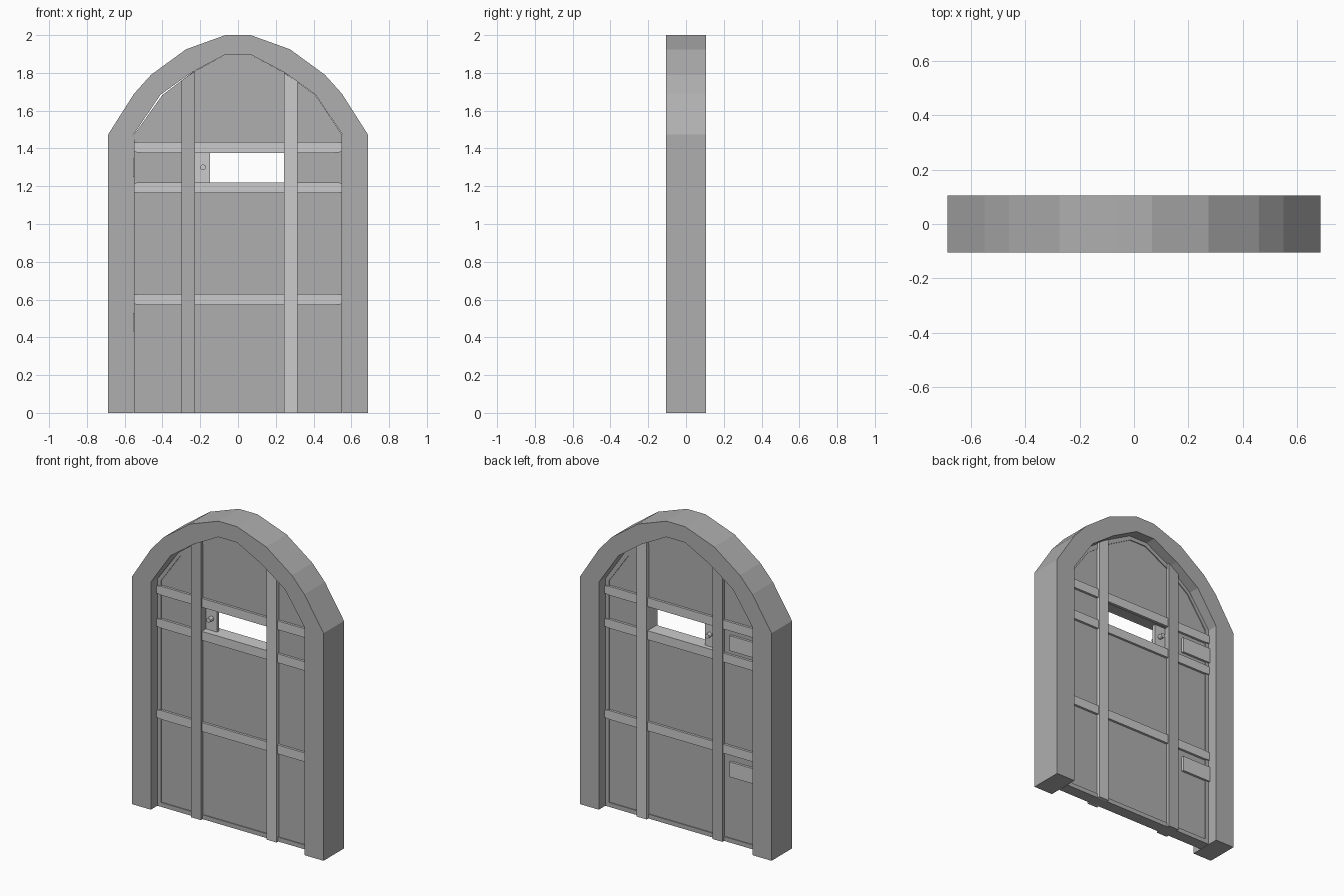
import bpy, bmesh, math
from mathutils import Matrix

if "Cube" in bpy.data.objects:
    bpy.data.objects.remove(bpy.data.objects["Cube"])

dark = bpy.data.materials.new("dark_grey")
dark.diffuse_color = (0.43, 0.43, 0.43, 1)
dark.use_nodes = True
dark.node_tree.nodes["Principled BSDF"].inputs["Base Color"].default_value = dark.diffuse_color


def prism(name, pts, y0, y1, mat=None):
    """Extrude an (x, z) outline from y0 to y1."""
    bm = bmesh.new()
    face = bm.faces.new([bm.verts.new((x, y0, z)) for x, z in pts])
    ext = bmesh.ops.extrude_face_region(bm, geom=[face])
    for v in ext["geom"]:
        if isinstance(v, bmesh.types.BMVert):
            v.co.y = y1
    bmesh.ops.recalc_face_normals(bm, faces=bm.faces)
    me = bpy.data.meshes.new(name)
    bm.to_mesh(me)
    bm.free()
    if mat:
        me.materials.append(mat)
    ob = bpy.data.objects.new(name, me)
    bpy.context.collection.objects.link(ob)
    return ob


def box(name, x0, x1, y0, y1, z0, z1, mat=None):
    return prism(name, [(x0, z0), (x1, z0), (x1, z1), (x0, z1)], y0, y1, mat)


def mirrored(half):
    """Right half outline, bottom to top, completed with its left half."""
    return half + [(-x, z) for x, z in reversed(half)]


# Arched surround
outer = mirrored([(0.687, 0), (0.687, 1.475), (0.55, 1.69), (0.46, 1.79),
                  (0.275, 1.925), (0.067, 2.0)])
inner = mirrored([(0.552, 0), (0.552, 1.475), (0.41, 1.685), (0.245, 1.803),
                  (0.067, 1.897)])
prism("arch_frame", outer + inner[::-1], -0.105, 0.105, dark)

# Door leaf, in pieces around the viewing slot
T = 0.032
box("leaf_lower", -0.55, 0.55, -T, T, 0, 1.22, dark)
box("leaf_beside_slot_left", -0.55, -0.24, -T, T, 1.22, 1.375, dark)
box("leaf_beside_slot_right", 0.25, 0.55, -T, T, 1.22, 1.375, dark)
arch = [(0.55, 1.475), (0.409, 1.684), (0.245, 1.802), (0.067, 1.897),
        (-0.067, 1.897), (-0.243, 1.802), (-0.401, 1.682), (-0.549, 1.475)]
prism("leaf_upper", [(-0.55, 1.375), (0.55, 1.375)] + arch, -T, T, dark)

# Shallow raised border around the leaf on both faces
R = 0.038
border_in = mirrored([(0.525, 0), (0.525, 1.467), (0.388, 1.663), (0.235, 1.776), (0.06, 1.872)])
prism("leaf_border", [(0.55, 0)] + arch + [(-0.55, 0)] + border_in[::-1], -R, R, dark)
box("leaf_bottom_border", -0.525, 0.525, -R, R, 0, 0.028, dark)

# Cross bars, slightly narrowed at the ends
for i, (z0, z1) in enumerate([(0.572, 0.63), (1.163, 1.221), (1.377, 1.435)]):
    prism(f"cross_bar_{i}", [(-0.55, z0 + .004), (-0.51, z0), (0.51, z0), (0.55, z0 + .004),
                             (0.55, z1 - .004), (0.51, z1), (-0.51, z1), (-0.55, z1 - .004)],
          -0.047, 0.047)

# Upright straps, cut to follow the arch
prism("upright_left", [(-0.30, 0), (-0.227, 0), (-0.227, 1.81), (-0.30, 1.76)], -0.055, 0.055, dark)
prism("upright_right", [(0.243, 0), (0.315, 0), (0.315, 1.755), (0.243, 1.80)], -0.055, 0.055)

# Sliding shutter and its knob
box("slot_shutter", -0.23, -0.148, -0.005, 0.018, 1.22, 1.377)
bm = bmesh.new()
bmesh.ops.create_cone(bm, cap_ends=True, segments=12, radius1=0.015, radius2=0.015, depth=0.09,
                      matrix=Matrix.Translation((-0.185, 0.005, 1.30)) @ Matrix.Rotation(math.pi / 2, 4, 'X'))
me = bpy.data.meshes.new("shutter_knob")
bm.to_mesh(me)
bm.free()
bpy.context.collection.objects.link(bpy.data.objects.new("shutter_knob", me))

# Hinge plates on the back
for i, z in enumerate([0.43, 1.248]):
    box(f"hinge_plate_{i}", -0.555, -0.345, 0.0, 0.047, z, z + 0.098)
